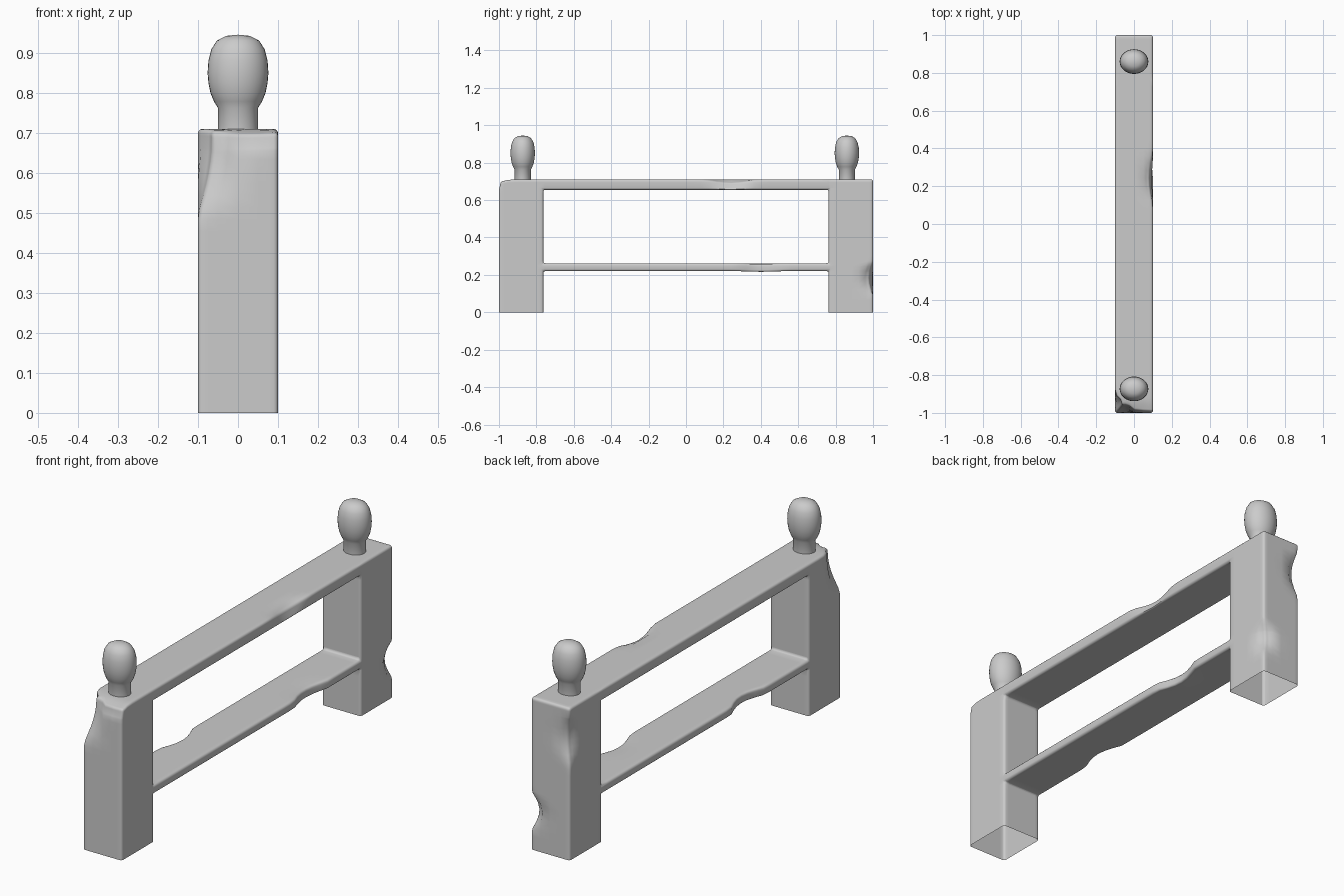
import bpy, bmesh, math
from mathutils import Vector

if "Cube" in bpy.data.objects:
    bpy.data.objects.remove(bpy.data.objects["Cube"])

W = 0.1  # half thickness of the fence


def finish(bm, name):
    bmesh.ops.recalc_face_normals(bm, faces=bm.faces)
    me = bpy.data.meshes.new(name)
    bm.to_mesh(me)
    bm.free()
    ob = bpy.data.objects.new(name, me)
    bpy.context.collection.objects.link(ob)
    bpy.ops.object.select_all(action='DESELECT')
    ob.select_set(True)
    bpy.context.view_layer.objects.active = ob
    bpy.ops.object.shade_smooth_by_angle(angle=math.radians(40))
    return ob


def cut(bm, co, no, clear=False):
    geom = bm.verts[:] + bm.edges[:] + bm.faces[:]
    bmesh.ops.bisect_plane(bm, geom=geom, plane_co=co, plane_no=no, clear_inner=clear)


# Frame: two posts and two rails as one side profile, extruded across x
bm = bmesh.new()
ys = [-1, -0.763, 0.763, 1]
zs = [-0.1, 0.22, 0.262, 0.655, 0.71]
grid = {}


def vert(i, j):
    if (i, j) not in grid:
        grid[i, j] = bm.verts.new((-W, ys[i], zs[j]))
    return grid[i, j]


for i in range(3):
    for j in range(4):
        if i != 1 or j in (1, 3):
            bm.faces.new([vert(i, j), vert(i + 1, j), vert(i + 1, j + 1), vert(i, j + 1)])
ext = bmesh.ops.extrude_face_region(bm, geom=bm.faces[:], use_keep_orig=True)
for v in ext["geom"]:
    if isinstance(v, bmesh.types.BMVert):
        v.co.x = W
bmesh.ops.recalc_face_normals(bm, faces=bm.faces)

# Softened edges and open post bottoms
sharp = [e for e in bm.edges if len(e.link_faces) == 2 and e.calc_face_angle() > 0.5]
bmesh.ops.bevel(bm, geom=sharp, offset=0.011, segments=3, profile=0.5,
                affect='EDGES', clamp_overlap=True)
cut(bm, (0, 0, 0), (0, 0, 1), clear=True)

# Slices that give the worn edges enough points
for x in (-0.075, -0.05, 0, 0.05, 0.075):
    cut(bm, (x, 0, 0), (1, 0, 0))
for k in range(-24, 25):
    cut(bm, (0, k * 0.04 + 0.003, 0), (0, 1, 0))
for y in (-0.975, 0.975):
    cut(bm, (0, y, 0), (0, 1, 0))
for k in range(1, 24):
    cut(bm, (0, 0, k * 0.03 + 0.004), (0, 0, 1))

# Worn chips: centre, reach, push
chips = [
    ((-W, -1, 0.69), (0.11, 0.10, 0.20), (0.035, 0.04, -0.005)),
    ((0, -1, 0.71), (0.20, 0.06, 0.06), (0, 0.012, -0.012)),
    ((W, 1, 0.18), (0.06, 0.06, 0.09), (-0.025, -0.02, 0)),
    ((-W, 1, 0.56), (0.06, 0.06, 0.12), (0.022, -0.018, 0)),
    ((W, 0.24, 0.71), (0.05, 0.14, 0.06), (-0.018, 0, -0.016)),
    ((-W, -0.32, 0.24), (0.09, 0.13, 0.10), (0.035, 0, 0)),
    ((W, 0.40, 0.25), (0.09, 0.13, 0.10), (-0.03, 0, -0.004)),
]
for c, r, push in chips:
    for v in bm.verts:
        d = sum(((v.co[a] - c[a]) / r[a]) ** 2 for a in range(3))
        if d < 1:
            v.co += Vector(push) * (1 - d) ** 1.3
finish(bm, "fence_frame")

# Knobs: turned profile, slightly flattened along y
profile = [(0.05, 0.70), (0.05, 0.762), (0.060, 0.778), (0.069, 0.80), (0.074, 0.825),
           (0.076, 0.85), (0.074, 0.88), (0.067, 0.908), (0.053, 0.93), (0.03, 0.942), (0, 0.945)]
for name, y in (("front_knob", -0.873), ("back_knob", 0.86)):
    bm = bmesh.new()
    vs = [bm.verts.new((r, 0, z)) for r, z in profile]
    es = [bm.edges.new(p) for p in zip(vs, vs[1:])]
    bmesh.ops.spin(bm, geom=vs + es, cent=(0, 0, 0), axis=(0, 0, 1),
                   angle=math.tau, steps=32, use_merge=True)
    bmesh.ops.remove_doubles(bm, verts=bm.verts, dist=1e-5)
    for v in bm.verts:
        v.co.y = v.co.y * 0.86 + y
    finish(bm, name)
